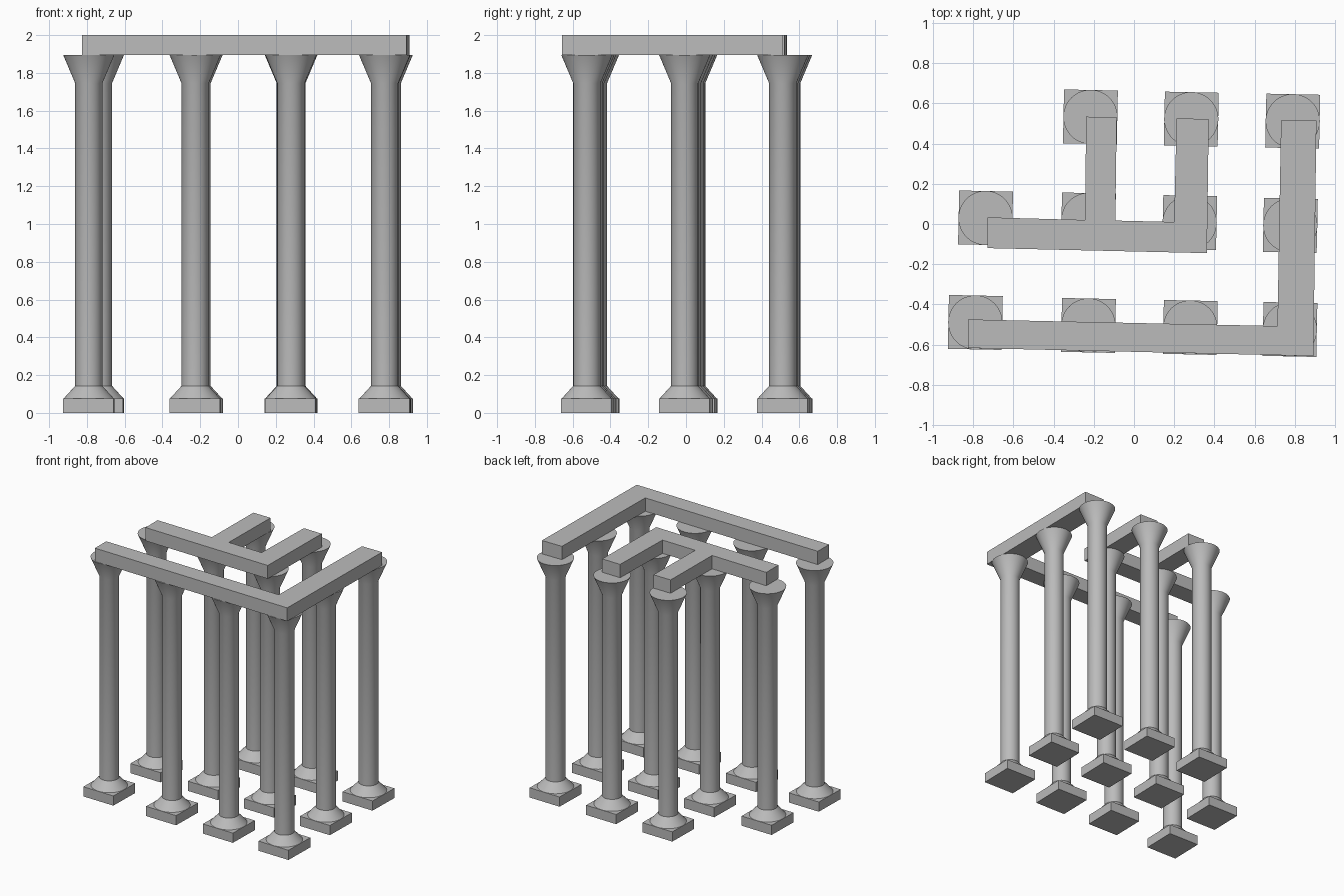
import bpy
import bmesh
import math

if "Cube" in bpy.data.objects:
    bpy.data.objects.remove(bpy.data.objects["Cube"], do_unlink=True)

stone = bpy.data.materials.new("grey stone")
stone.use_nodes = True
colour = (0.5, 0.5, 0.5, 1)
stone.diffuse_color = colour
stone.node_tree.nodes["Principled BSDF"].inputs["Base Color"].default_value = colour

TILT = math.radians(-1.2)
PLINTH_TOP, BEAM_BOTTOM, BEAM_TOP = 0.077, 1.894, 2.0


def finish(bm, name, location=(0, 0, 0), smooth=False):
    bmesh.ops.recalc_face_normals(bm, faces=bm.faces)
    mesh = bpy.data.meshes.new(name)
    bm.to_mesh(mesh)
    bm.free()
    mesh.materials.append(stone)
    obj = bpy.data.objects.new(name, mesh)
    bpy.context.collection.objects.link(obj)
    obj.location = location
    if smooth:
        bpy.ops.object.select_all(action="DESELECT")
        obj.select_set(True)
        bpy.context.view_layer.objects.active = obj
        bpy.ops.object.shade_smooth_by_angle(angle=math.radians(25))
    return obj


def prism(name, outline, bottom, top, location=(0, 0, 0)):
    bm = bmesh.new()
    face = bm.faces.new([bm.verts.new((x, y, bottom)) for x, y in outline])
    side = bmesh.ops.extrude_face_region(bm, geom=[face])
    verts = [v for v in side["geom"] if isinstance(v, bmesh.types.BMVert)]
    bmesh.ops.translate(bm, verts=verts, vec=(0, 0, top - bottom))
    return finish(bm, name, location)


def lathe(name, profile, location, sides=48):
    bm = bmesh.new()
    rings = [[bm.verts.new((r * math.cos(math.tau * i / sides),
                            r * math.sin(math.tau * i / sides), z))
              for i in range(sides)] for r, z in profile]
    for low, high in zip(rings, rings[1:]):
        for i in range(sides):
            j = (i + 1) % sides
            bm.faces.new((low[i], low[j], high[j], high[i]))
    bm.faces.new(rings[0])
    bm.faces.new(rings[-1])
    return finish(bm, name, location, smooth=True)


# Columns: flared foot, plain shaft and flared capital on a square plinth
column_profile = [(0.132, PLINTH_TOP), (0.072, 0.143), (0.072, 1.745), (0.135, BEAM_BOTTOM)]
half_diagonal = 0.134 * math.sqrt(2)
plinth_outline = [(half_diagonal * math.cos(TILT + math.pi / 4 + i * math.pi / 2),
                   half_diagonal * math.sin(TILT + math.pi / 4 + i * math.pi / 2))
                  for i in range(4)]
rows = {
    "front": [(-0.79, -0.49), (-0.227, -0.505), (0.28, -0.515), (0.776, -0.525)],
    "middle": [(-0.739, 0.03), (-0.227, 0.02), (0.277, 0.007), (0.778, -0.007)],
    "back": [(-0.217, 0.533), (0.285, 0.522), (0.79, 0.512)],
}
for row, places in rows.items():
    for number, (x, y) in enumerate(places, 1):
        prism(f"{row}_plinth_{number}", plinth_outline, 0, PLINTH_TOP, (x, y, 0))
        lathe(f"{row}_column_{number}", column_profile, (x, y, 0))

# Outer L-shaped beam
prism("outer_beam", [(-0.827, -0.475), (-0.827, -0.617), (0.893, -0.657),
                     (0.908, 0.514), (0.732, 0.514), (0.714, -0.508)],
      BEAM_BOTTOM, BEAM_TOP)

# Inner beam with two arms reaching back
prism("inner_beam", [(-0.73, 0.033), (-0.73, -0.12), (0.363, -0.145), (0.372, 0.522),
                     (0.212, 0.526), (0.2, 0.01), (-0.093, 0.017), (-0.086, 0.532),
                     (-0.238, 0.534), (-0.244, 0.02)],
      BEAM_BOTTOM, BEAM_TOP)
